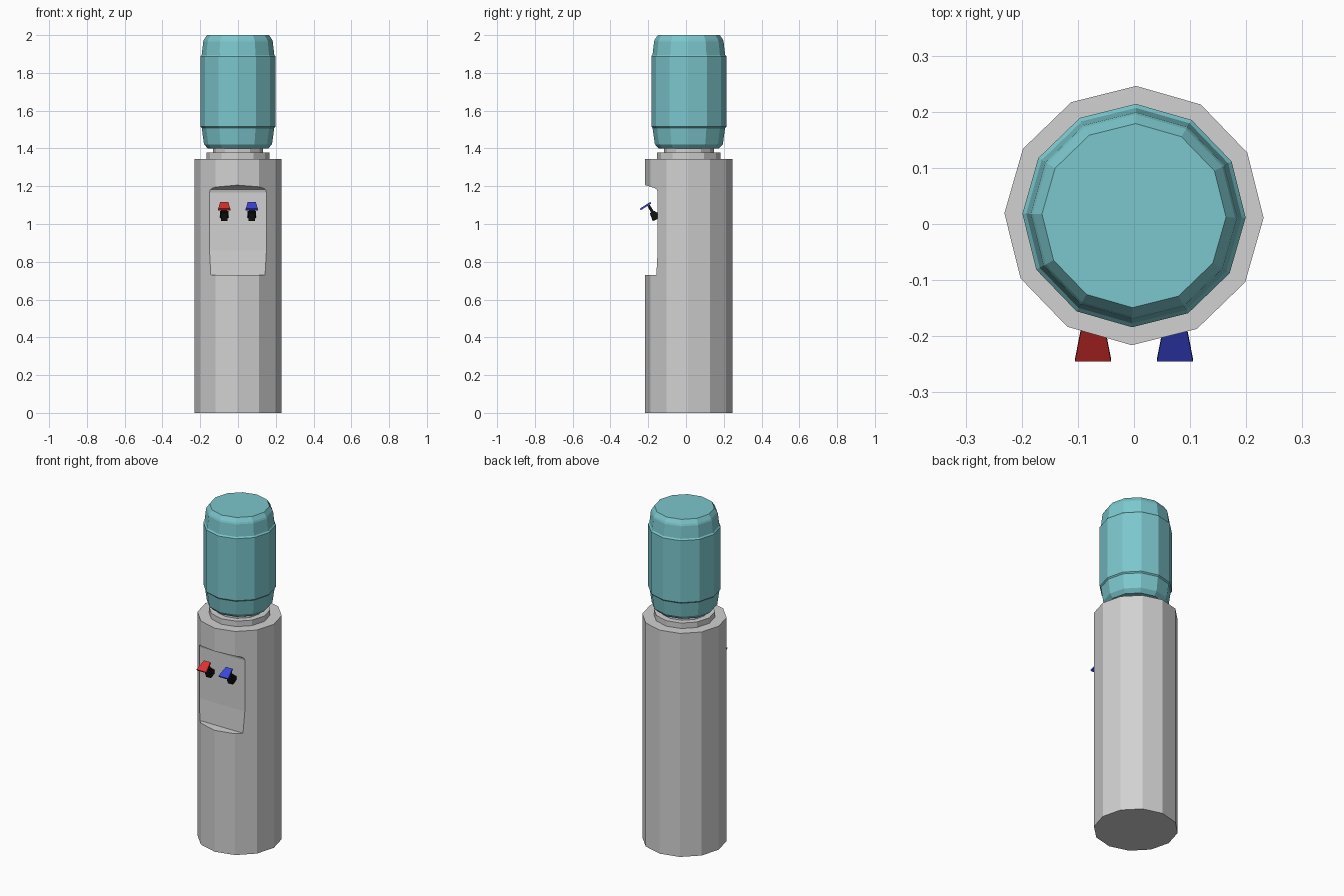
import bpy, bmesh, math
from mathutils import Matrix, Vector

if "Cube" in bpy.data.objects:
    bpy.data.objects.remove(bpy.data.objects["Cube"])

CY = 0.015                      # common axis of the round parts
TWIST = math.radians(-1)        # slight turn of the twelve-sided rings


def material(name, rgb):
    m = bpy.data.materials.new(name)
    m.diffuse_color = (*rgb, 1)
    m.use_nodes = True
    m.node_tree.nodes["Principled BSDF"].inputs["Base Color"].default_value = m.diffuse_color
    return m


GREY = material("light_grey", (0.64, 0.64, 0.64))
TEAL = material("teal", (0.20, 0.57, 0.61))
BLACK = material("black", (0.006, 0.006, 0.006))
RED = material("red", (0.72, 0.03, 0.03))
BLUE = material("blue", (0.045, 0.06, 0.70))


def finish(name, bm, mat):
    bmesh.ops.recalc_face_normals(bm, faces=bm.faces)
    me = bpy.data.meshes.new(name)
    bm.to_mesh(me)
    bm.free()
    if mat:
        me.materials.append(mat)
    ob = bpy.data.objects.new(name, me)
    bpy.context.collection.objects.link(ob)
    return ob


def lathe(name, profile, mat, n=12):
    """Closed solid of revolution from (radius, z) points."""
    bm = bmesh.new()
    rings = []
    for r, z in profile:
        rings.append([bm.verts.new((r * math.cos(TWIST + math.tau * i / n),
                                    CY + r * math.sin(TWIST + math.tau * i / n), z))
                      for i in range(n)])
    for a, b in zip(rings, rings[1:]):
        for i in range(n):
            j = (i + 1) % n
            bm.faces.new((a[i], a[j], b[j], b[i]))
    bm.faces.new(rings[0][::-1])
    bm.faces.new(rings[-1])
    return finish(name, bm, mat)


def bar(name, x, start, end, w0, w1, t0, t1, mat):
    """Tapered bar in the yz plane, from start to end (y, z)."""
    bm = bmesh.new()
    a, b = Vector((x, *start)), Vector((x, *end))
    d = (b - a).normalized()
    side = d.cross(Vector((1, 0, 0)))
    rings = []
    for p, w, t in ((a, w0, t0), (b, w1, t1)):
        rings.append([bm.verts.new(p + Vector((sx * w / 2, 0, 0)) + side * (st * t / 2))
                      for sx, st in ((-1, -1), (1, -1), (1, 1), (-1, 1))])
    for i in range(4):
        j = (i + 1) % 4
        bm.faces.new((rings[0][i], rings[0][j], rings[1][j], rings[1][i]))
    bm.faces.new(rings[0])
    bm.faces.new(rings[1])
    return finish(name, bm, mat)


# Cabinet with a flat dispensing recess cut into the front
cabinet = lathe("cabinet", [(0.231, 0), (0.231, 1.345)], GREY)
bm = bmesh.new()
side = [(-0.30, 0.73), (-0.157, 0.73), (-0.150, 0.86), (-0.150, 1.168),
        (-0.154, 1.182), (-0.166, 1.19), (-0.216, 1.206), (-0.30, 1.233)]
face = bm.faces.new([bm.verts.new((-0.4, y, z)) for y, z in side])
ext = bmesh.ops.extrude_face_region(bm, geom=[face])
bmesh.ops.translate(bm, vec=(0.8, 0, 0),
                    verts=[v for v in ext["geom"] if isinstance(v, bmesh.types.BMVert)])
cutter = finish("recess_cutter", bm, GREY)
cutter.hide_render = True
mod = cabinet.modifiers.new("recess", "BOOLEAN")
mod.operation, mod.solver, mod.object = "DIFFERENCE", "EXACT", cutter
bpy.context.view_layer.objects.active = cabinet
bpy.ops.object.modifier_apply(modifier=mod.name)
bpy.data.objects.remove(cutter)

# Stepped collar that holds the bottle
lathe("collar", [(0.168, 1.345), (0.168, 1.378), (0.132, 1.378), (0.132, 1.402)], GREY)

# Water bottle with barrel-like shoulders
lathe("bottle", [(0.160, 1.40), (0.180, 1.422), (0.192, 1.508), (0.199, 1.515),
                 (0.199, 1.888), (0.192, 1.896), (0.184, 1.967), (0.180, 1.977),
                 (0.164, 2.0)], TEAL)

# Hot and cold taps: spout, lever stem and push paddle
for label, x, colour in (("hot", -0.073, RED), ("cold", 0.073, BLUE)):
    bar(label + "_tap_spout", x, (-0.160, 1.022), (-0.178, 1.064), 0.032, 0.036, 0.036, 0.030, BLACK)
    bar(label + "_tap_mount", x, (-0.148, 1.043), (-0.178, 1.058), 0.044, 0.044, 0.026, 0.026, BLACK)
    bar(label + "_lever_stem", x, (-0.172, 1.055), (-0.198, 1.098), 0.032, 0.032, 0.016, 0.014, BLACK)
    bar(label + "_paddle", x, (-0.242, 1.077), (-0.186, 1.113), 0.064, 0.042, 0.010, 0.010, colour)
